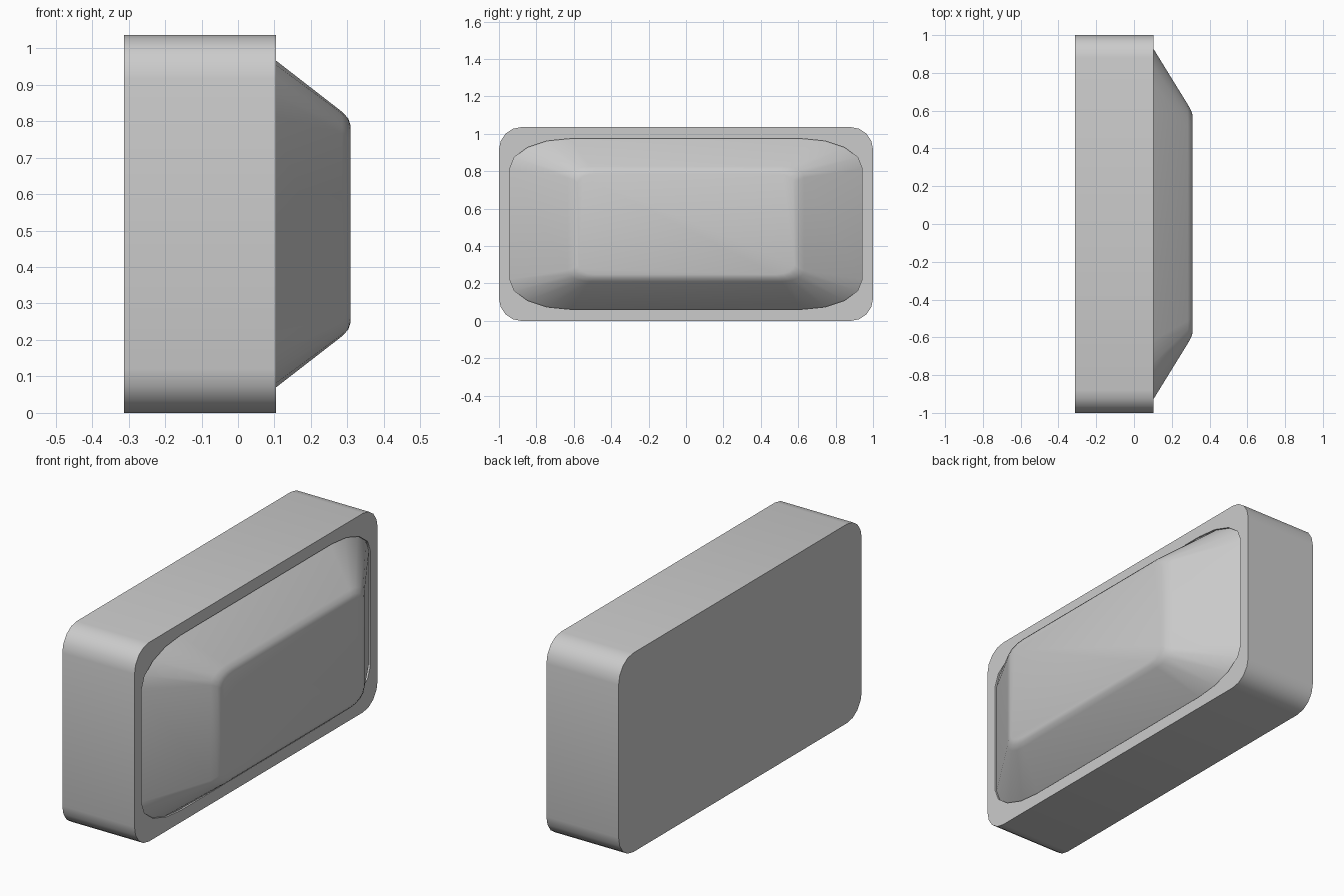
import bpy, bmesh, math

if "Cube" in bpy.data.objects:
    bpy.data.objects.remove(bpy.data.objects["Cube"])

CENTRE_Z = 0.518
SEGMENTS = 4


def ring(x, half_y, half_z, ry, rz):
    """Rounded rectangle in the YZ plane with elliptical corners."""
    points = []
    for quarter, (sy, sz) in enumerate([(1, 1), (-1, 1), (-1, -1), (1, -1)]):
        for i in range(SEGMENTS + 1):
            a = math.radians(90) * (quarter + i / SEGMENTS)
            points.append((x, sy * (half_y - ry) + ry * math.cos(a),
                           CENTRE_Z + sz * (half_z - rz) + rz * math.sin(a)))
    return points


def loft(name, sections, angle):
    """Join the rings in order, cap both ends and shade."""
    bm = bmesh.new()
    loops = [[bm.verts.new(p) for p in ring(*s)] for s in sections]
    for a, b in zip(loops, loops[1:]):
        for i in range(len(a)):
            j = (i + 1) % len(a)
            bm.faces.new((a[i], a[j], b[j], b[i]))
    bm.faces.new(loops[0][::-1])
    bm.faces.new(loops[-1])
    bmesh.ops.recalc_face_normals(bm, faces=bm.faces)
    mesh = bpy.data.meshes.new(name)
    bm.to_mesh(mesh)
    bm.free()
    obj = bpy.data.objects.new(name, mesh)
    bpy.context.collection.objects.link(obj)
    bpy.ops.object.select_all(action='DESELECT')
    obj.select_set(True)
    bpy.context.view_layer.objects.active = obj
    bpy.ops.object.shade_smooth_by_angle(angle=math.radians(angle))
    return obj


# Box housing with a shallow recess in its front rim
loft("housing", [
    (-0.312, 1.0, 0.518, 0.12, 0.12),
    (0.104, 1.0, 0.518, 0.12, 0.12),
    (0.104, 0.942, 0.456, 0.32, 0.16),
    (0.094, 0.942, 0.456, 0.32, 0.16),
], 40)

# Raised panel with sloping sides and a softened top edge
loft("raised_panel", [
    (0.094, 0.942, 0.456, 0.32, 0.16),
    (0.285, 0.632, 0.308, 0.12, 0.06),
    (0.302, 0.602, 0.290, 0.11, 0.055),
    (0.309, 0.580, 0.270, 0.10, 0.05),
], 50)
